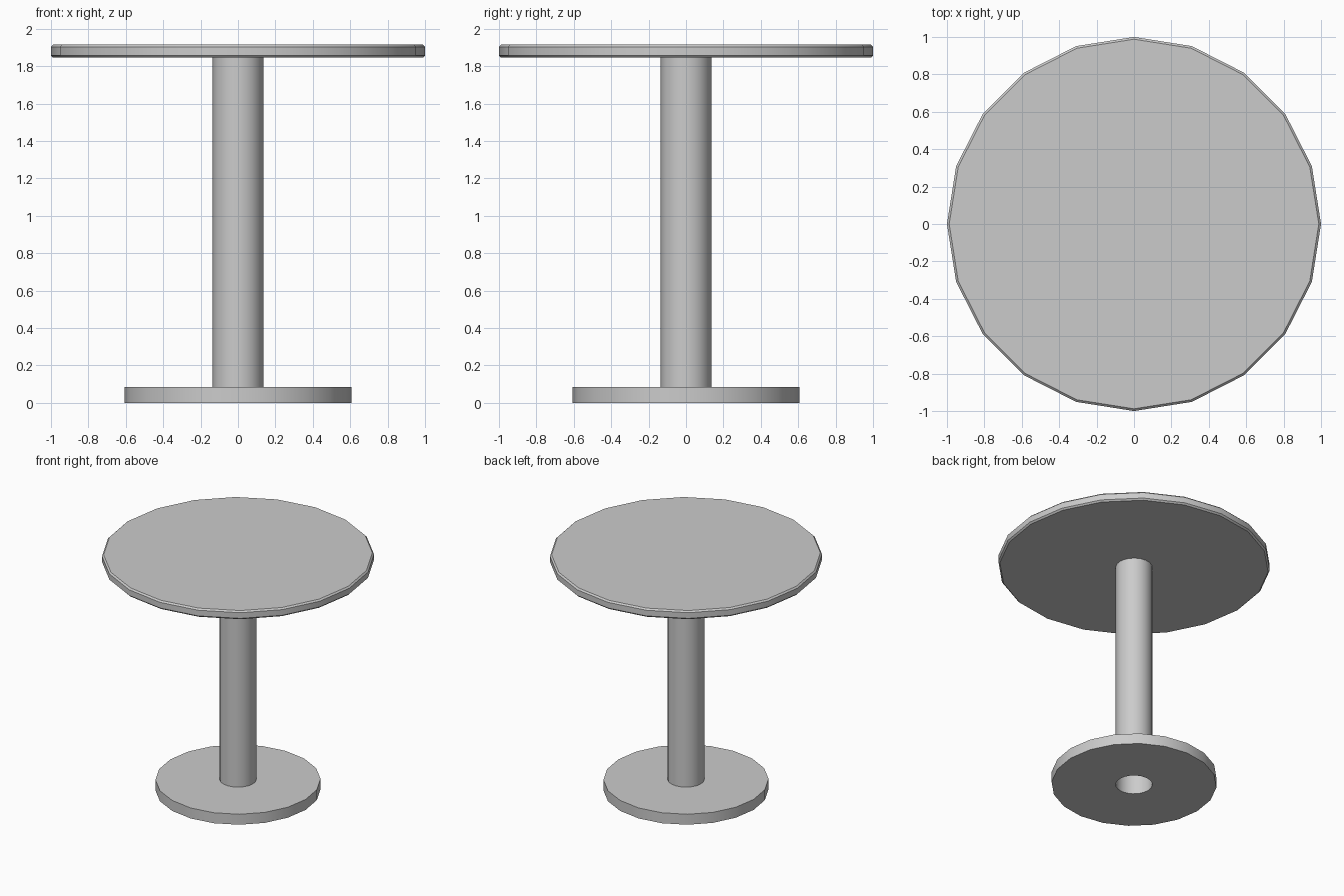
import bpy, bmesh
from math import cos, sin, pi, radians

if "Cube" in bpy.data.objects:
    bpy.data.objects.remove(bpy.data.objects["Cube"])

SIDES = 20


def lathe(name, profile, cap_ends=False, closed=False):
    """Revolve (radius, height) points around z; optionally cap or close the profile."""
    bm = bmesh.new()
    rings = [[bm.verts.new((r * cos(2 * pi * i / SIDES), r * sin(2 * pi * i / SIDES), z))
              for i in range(SIDES)] for r, z in profile]
    pairs = list(zip(rings, rings[1:]))
    if closed:
        pairs.append((rings[-1], rings[0]))
    for a, b in pairs:
        for i in range(SIDES):
            j = (i + 1) % SIDES
            bm.faces.new((a[i], a[j], b[j], b[i]))
    if cap_ends:
        bm.faces.new(rings[0][::-1])
        bm.faces.new(rings[-1])
    mesh = bpy.data.meshes.new(name)
    bm.to_mesh(mesh)
    bm.free()
    obj = bpy.data.objects.new(name, mesh)
    bpy.context.collection.objects.link(obj)
    bpy.ops.object.select_all(action='DESELECT')
    obj.select_set(True)
    bpy.context.view_layer.objects.active = obj
    bpy.ops.object.shade_smooth_by_angle(angle=radians(30))
    return obj


# Foot plate, a flat ring open where the hollow column passes through
lathe("base", [(0.135, 0), (0.607, 0), (0.607, 0.085), (0.135, 0.085)])

# Hollow column, open at the bottom
lathe("column", [(0.135, 0), (0.135, 1.845)])

# Table top with a small chamfer on both rims
lathe("table_top", [(0.988, 1.845), (1.0, 1.857), (1.0, 1.903), (0.988, 1.915)],
      cap_ends=True)
